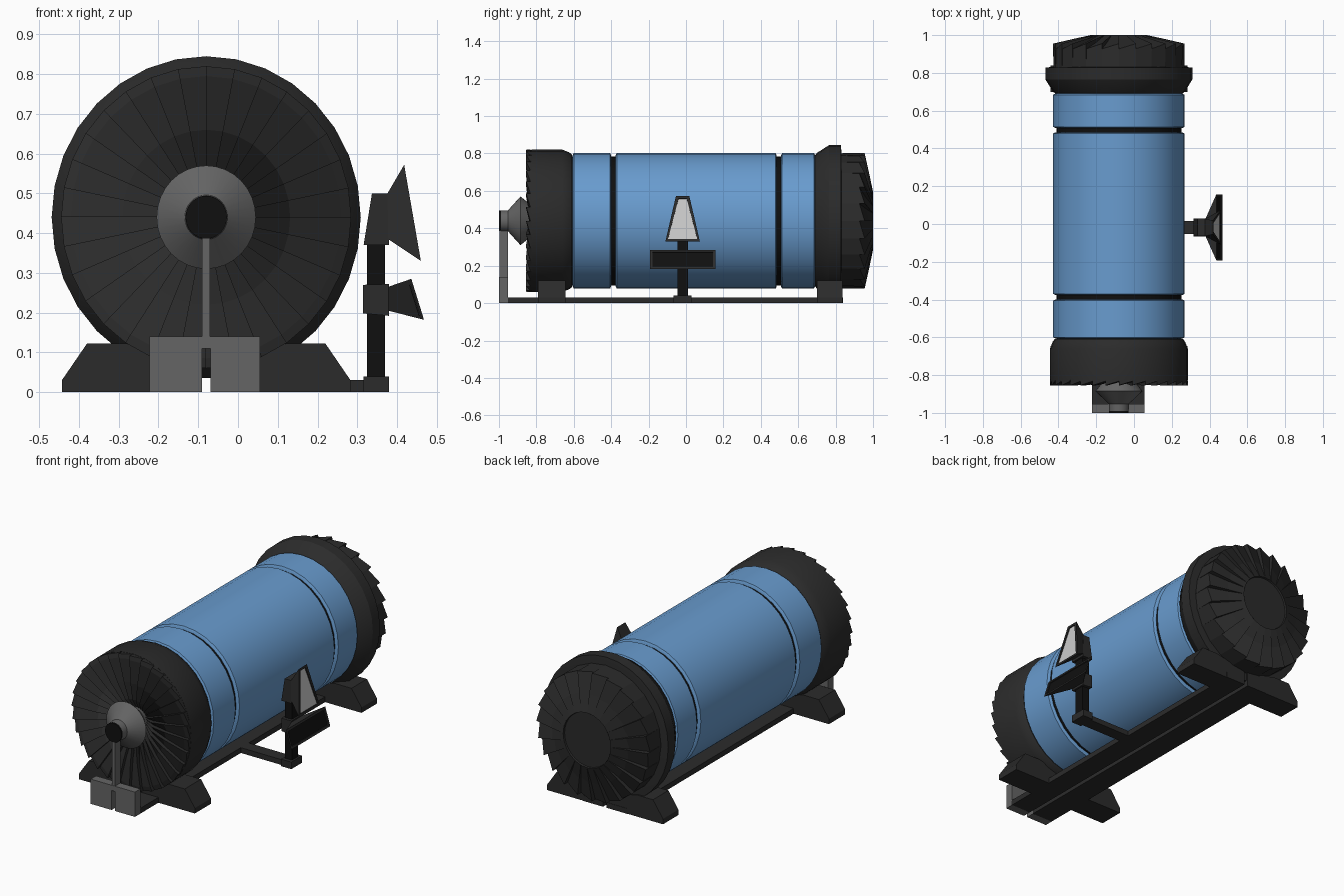
import bpy, bmesh, math
from mathutils import Vector

if "Cube" in bpy.data.objects:
    bpy.data.objects.remove(bpy.data.objects["Cube"])

CX, CZ, SX, N = -0.08, 0.44, 0.96, 32   # drum axis, x squash, sides
AY = -0.018                             # centre of the side stand in y


def mat(name, c):
    m = bpy.data.materials.new(name)
    m.diffuse_color = (*c, 1)
    m.use_nodes = True
    m.node_tree.nodes["Principled BSDF"].inputs["Base Color"].default_value = m.diffuse_color
    return m


DARK = mat("dark", (0.024, 0.024, 0.024))
BLACK = mat("black", (0.005, 0.005, 0.005))
GREY = mat("grey", (0.13, 0.13, 0.13))
LIGHT = mat("light", (0.55, 0.55, 0.55))
BLUE = mat("blue", (0.14, 0.33, 0.62))


def finish(name, bm, m, smooth=False):
    bmesh.ops.remove_doubles(bm, verts=bm.verts, dist=1e-5)
    bmesh.ops.recalc_face_normals(bm, faces=bm.faces)
    me = bpy.data.meshes.new(name)
    bm.to_mesh(me)
    bm.free()
    me.materials.append(m)
    ob = bpy.data.objects.new(name, me)
    bpy.context.collection.objects.link(ob)
    if smooth:
        bpy.ops.object.select_all(action='DESELECT')
        ob.select_set(True)
        bpy.context.view_layer.objects.active = ob
        bpy.ops.object.shade_smooth_by_angle(angle=math.radians(25))
    return ob


def on_axis(r, y, a):
    return (CX + SX * r * math.cos(a), y, CZ + r * math.sin(a))


def lathe(name, prof, m, n=N):
    """Turn (radius, y) points around the drum axis."""
    bm = bmesh.new()
    rings = [[bm.verts.new(on_axis(r, y, 2 * math.pi * i / n)) for i in range(n)]
             for r, y in prof]
    for a, b in zip(rings, rings[1:]):
        for i in range(n):
            j = (i + 1) % n
            bm.faces.new((a[i], a[j], b[j], b[i]))
    for ring in (rings[0], rings[-1]):
        bm.faces.new(ring)
    return finish(name, bm, m, True)


def bladed(name, prof, m, n):
    """Lathe with saw-tooth steps: prof holds (radius, y, step dr, step dy)."""
    bm = bmesh.new()
    cols = []
    for i in range(n):
        a0, a1 = (2 * math.pi * k / n for k in (i, i + 1))
        cols.append([bm.verts.new(on_axis(r, y, a0)) for r, y, dr, dy in prof])
        cols.append([bm.verts.new(on_axis(r + dr, y + dy, a1)) for r, y, dr, dy in prof])
    for k in range(2 * n):
        a, b = cols[k], cols[(k + 1) % (2 * n)]
        for i in range(len(prof) - 1):
            bm.faces.new((a[i], a[i + 1], b[i + 1], b[i]))
    bmesh.ops.dissolve_degenerate(bm, dist=1e-5, edges=bm.edges)
    return finish(name, bm, m)


def loft(name, rings, m, cap_end=True):
    bm = bmesh.new()
    vs = [[bm.verts.new(p) for p in r] for r in rings]
    for a, b in zip(vs, vs[1:]):
        for i in range(len(a)):
            j = (i + 1) % len(a)
            bm.faces.new((a[i], a[j], b[j], b[i]))
    bm.faces.new(vs[0])
    if cap_end:
        bm.faces.new(vs[-1])
    return finish(name, bm, m)


def extrude_y(name, pts, y0, y1, m):
    return loft(name, [[(x, y, z) for x, z in pts] for y in (y0, y1)], m)


def box(name, x0, x1, y0, y1, z0, z1, m):
    return extrude_y(name, [(x0, z0), (x1, z0), (x1, z1), (x0, z1)], y0, y1, m)


# Drum: dark core with three blue shell sections
lathe("drum_core", [(0.345, -0.65), (0.345, 0.74)], BLACK)
for i, (a, b) in enumerate([(-0.606, -0.4), (-0.376, 0.485), (0.508, 0.69)]):
    lathe(f"drum_shell_{i}", [(0.35, a), (0.363, a + 0.006), (0.363, b - 0.006), (0.35, b)], BLUE)

# Front cap with turbine-like bladed face
lathe("front_cap", [(0.355, -0.61), (0.366, -0.625), (0.38, -0.66), (0.38, -0.825),
                    (0.36, -0.825), (0.1, -0.77)], DARK)
bladed("front_blades", [(0.378, -0.80, 0, 0), (0.38, -0.832, 0, -0.022), (0.355, -0.838, 0, -0.018),
                        (0.22, -0.825, 0, -0.022), (0.12, -0.805, 0, -0.025),
                        (0.05, -0.775, 0, -0.01)], DARK, 32)

# Rear collar and bladed rear cap with recessed hub
lathe("rear_collar", [(0.35, 0.69), (0.363, 0.70), (0.405, 0.765), (0.405, 0.828),
                      (0.36, 0.832)], DARK)
bladed("rear_blades", [(0.361, 0.82, 0, 0), (0.363, 0.955, -0.004, -0.028),
                       (0.25, 0.98, 0, -0.018), (0.155, 1.0, 0, 0)], DARK, 24)
lathe("rear_hub", [(0.156, 0.99), (0.155, 1.0), (0.14, 0.94), (0.075, 0.93), (0.065, 0.955),
                   (0.04, 0.955), (0.036, 0.91)], DARK)
lathe("rear_hub_hole", [(0.036, 0.90), (0.036, 0.915)], BLACK)

# Front nozzle, its dark end and support
lathe("front_nozzle", [(0.06, -0.76), (0.07, -0.81), (0.13, -0.885), (0.056, -0.952),
                       (0.054, -0.99)], GREY)
lathe("nozzle_end", [(0.054, -0.955), (0.054, -1.0)], BLACK)
box("nozzle_post", CX - 0.01, CX + 0.01, -0.998, -0.952, 0.11, 0.4, GREY)
extrude_y("front_block", [(-0.222, 0), (-0.091, 0), (-0.091, 0.11), (-0.069, 0.11), (-0.069, 0),
                          (0.055, 0), (0.055, 0.14), (-0.222, 0.14)], -1.0, -0.952, GREY)

# Base rails and feet, left and right of the centre gap
for side, s, w in (("left", -1, 0.142), ("right", 1, 0.135)):
    xs = sorted((CX + s * 0.011, CX + s * w))
    box(f"base_rail_{side}", *xs, -0.955, 0.84, 0, 0.03, DARK)
    for end, y0, y1 in (("front", -0.79, -0.645), ("rear", 0.70, 0.838)):
        pts = [(0.011, 0), (0.363, 0), (0.363, 0.03), (0.3, 0.122), (0.2, 0.122), (0.011, 0.08)]
        extrude_y(f"{end}_foot_{side}", [(CX + s * x, z) for x, z in pts], y0, y1, DARK)

# Side stand: arm, plinth, post, brackets
box("stand_arm", 0.05, 0.38, AY - 0.035, AY + 0.035, 0, 0.03, DARK)
box("stand_plinth", 0.316, 0.38, AY - 0.048, AY + 0.048, 0, 0.04, DARK)
box("stand_post", 0.325, 0.37, AY - 0.028, AY + 0.028, 0.03, 0.40, BLACK)
extrude_y("lower_bracket", [(0.315, 0.198), (0.38, 0.192), (0.38, 0.272), (0.315, 0.27)],
          AY - 0.045, AY + 0.045, DARK)
extrude_y("upper_bracket", [(0.316, 0.37), (0.38, 0.37), (0.378, 0.5), (0.337, 0.5)],
          AY - 0.046, AY + 0.046, DARK)


# Flared display housings with recessed screens
def display(name, root, rim, k, m):
    """root / rim: (x, z, half width) at bottom and top."""
    quad = lambda q: [Vector((x, AY + s * h, z)) for (x, z, h), s in
                      ((q[0], -1), (q[0], 1), (q[1], 1), (q[1], -1))]
    outer = quad(rim)
    mid = sum(outer, Vector()) / 4
    up = (outer[3] + outer[2] - outer[0] - outer[1]).normalized()
    n = Vector((0, 1, 0)).cross(up)
    inner = []
    for p in outer:                      # even border inside the rim
        d = p - mid
        v = d.dot(up)
        y = d.y - math.copysign(k, d.y)
        inner.append(mid + up * (v - math.copysign(k, v)) + Vector((0, y, 0)))
    back = [p - n * 0.008 for p in inner]
    loft(name + "_housing", [quad(root), outer, inner, back], DARK)
    loft(name + "_screen", [[p - n * 0.009 for p in inner], [p - n * 0.006 for p in inner]], m)


display("lower_display", [(0.378, 0.205, 0.045), (0.378, 0.265, 0.045)],
        [(0.468, 0.182, 0.175), (0.436, 0.285, 0.175)], 0.013, BLACK)
display("upper_display", [(0.378, 0.385, 0.046), (0.376, 0.5, 0.046)],
        [(0.46, 0.33, 0.092), (0.418, 0.572, 0.036)], 0.014, LIGHT)
